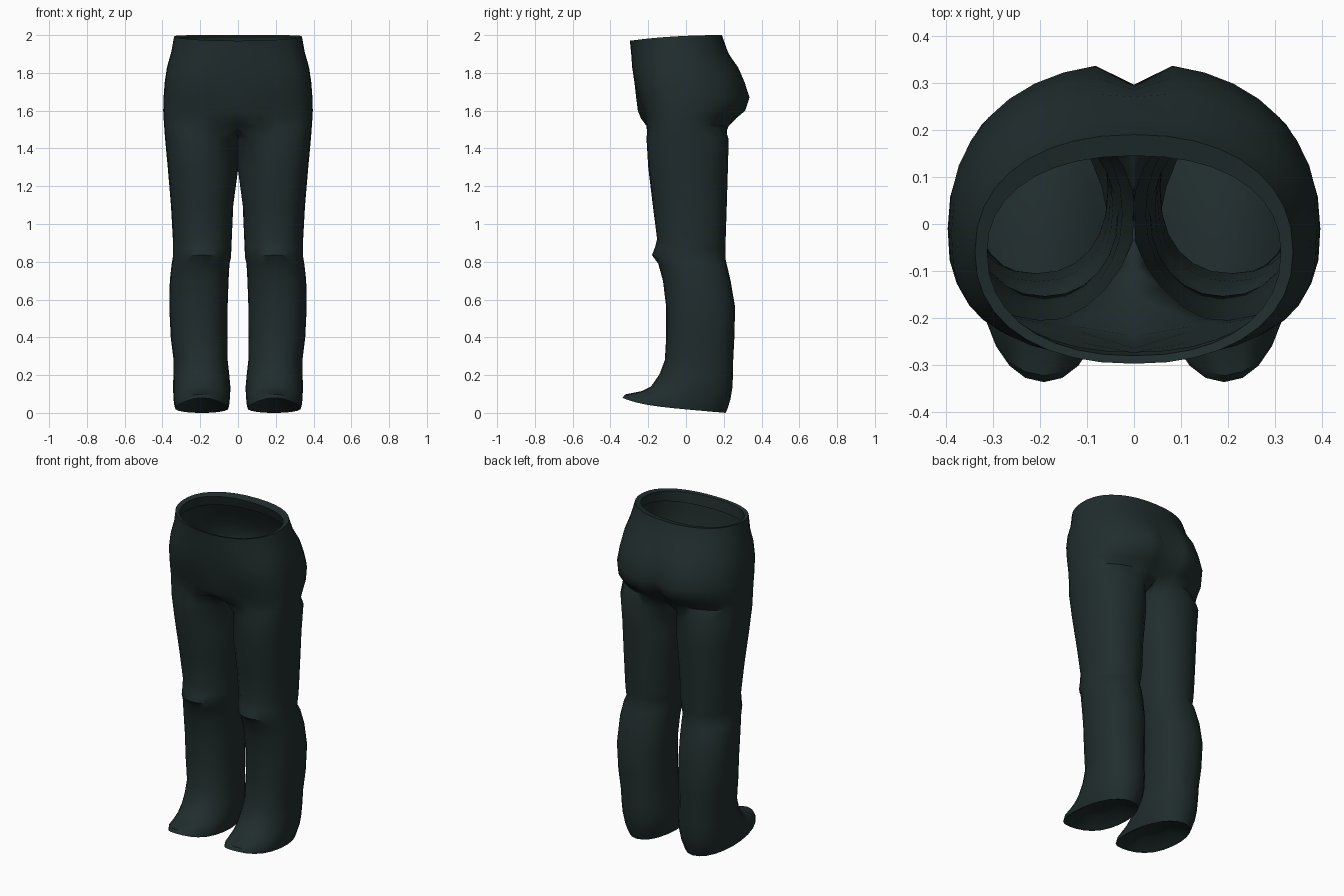
import bpy, bmesh, math
from mathutils import Vector

if "Cube" in bpy.data.objects:
    bpy.data.objects.remove(bpy.data.objects["Cube"])

OUT, INN = 18, 6          # segments on the outer arc and inner-thigh arc


def spow(v, e):
    return math.copysign(abs(v) ** e, v)


def unit(y, yf, yb):
    return min(1, max(0, (yb - y) / (yb - yf)))


# Hip rows: z front, z back, x out, y front, y back, y middle,
#           front roundness, front centre bulge, back centre cleft
HIPS = [
    (1.90, 1.93, .322, -.272, .165, -.06, .90, .00, .00),    # inside of band
    (1.965, 1.99, .312, -.280, .145, -.06, .90, .00, .00),   # inner lip
    (1.97, 2.00, .338, -.297, .190, -.06, .90, .00, .00),    # waist edge
    (1.90, 1.91, .354, -.290, .222, -.04, .85, .00, .00),
    (1.83, 1.83, .376, -.285, .280, -.03, .78, .00, .01),
    (1.75, 1.75, .388, -.273, .315, -.02, .72, .00, .03),
    (1.67, 1.67, .394, -.254, .341, -.01, .70, .010, .045),
    (1.60, 1.60, .396, -.230, .318, -.01, .68, .025, .05),
    (1.56, 1.56, .394, -.219, .270, -.01, .66, .020, .04),
    (1.52, 1.52, .391, -.212, .230, -.01, .62, -.060, .02),
]

# Leg rows: x in, x out, y front, y back, z front, z back, roundness
LEG = [
    (-.003, .386, -.209, .226, 1.45, 1.45, .74),
    (-.002, .372, -.200, .222, 1.30, 1.30, .78),
    (.025, .355, -.176, .216, 1.10, 1.10, .85),
    (.033, .345, -.153, .210, .92, .92, .9),
    (.035, .345, -.163, .209, .88, .87, .95),
    (.037, .345, -.180, .208, .835, .82, 1.02),
    (.045, .351, -.147, .215, .79, .79, .92),
    (.050, .361, -.122, .236, .70, .70, .88),
    (.055, .364, -.105, .260, .56, .56, .88),
    (.056, .356, -.105, .256, .40, .40, .88),
    (.055, .341, -.112, .250, .28, .28, .88),
    (.046, .342, -.140, .249, .205, .20, .9),
    (.040, .344, -.185, .245, .14, .13, .92),
    (.042, .342, -.235, .236, .115, .075, .92),
    (.046, .339, -.322, .221, .098, .025, .95),
    (.050, .333, -.336, .210, .080, .00, .95),
]


def hip_row(bm, row):
    zf, zb, xo, yf, yb, yc, ef, bulge, cleft = row
    verts = []
    for i in range(OUT + 1):
        a = math.pi * (i / OUT - .5)
        e = ef if a < 0 else .9
        s = spow(math.sin(a), e)
        x = xo * max(0, math.cos(a)) ** e
        y = yc + s * ((yc - yf) if s < 0 else (yb - yc))
        if i == 0:
            x, y = 0, y - bulge
        elif i == OUT:
            x, y = 0, y - cleft
        z = zb + (zf - zb) * unit(y, yf, yb) ** 2.2
        verts.append(bm.verts.new((x, y, z)))
    return verts


def leg_row(bm, row):
    xi, xo, yf, yb, zf, zb, e0 = row
    cx, rx, cy, ry = (xi + xo) / 2, (xo - xi) / 2, (yf + yb) / 2, (yb - yf) / 2
    thigh = min(1, max(0, (zf - .85) / .5))
    verts = []
    for i in range(OUT + INN):
        a = math.radians(-135 + 15 * i)
        c, s = math.cos(a), math.sin(a)
        e = e0
        if s > 0:                       # rounder back of the thigh
            e = e0 + (.95 - e0) * thigh
        elif c < 0:                     # inner thigh slopes away in front
            e = e0 + (1.15 - e0) * thigh
        x = cx + rx * spow(c, e)
        y = cy + ry * spow(s, e)
        u = unit(y, yf, yb)
        verts.append(bm.verts.new((x, y, zb + (zf - zb) * (.6 * u + .4 * u ** 6))))
    return verts


def bridge(bm, a, b, closed):
    n = len(a)
    for i in range(n if closed else n - 1):
        j = (i + 1) % n
        bm.faces.new((a[i], b[i], b[j], a[j]))


bm = bmesh.new()

# Waistband and hips, open along the centre line
hips = [hip_row(bm, r) for r in HIPS]
for a, b in zip(hips, hips[1:]):
    bridge(bm, a, b, False)

# Crotch seam closes the last hip row into a leg opening
last = hips[-1]
y0, y1 = last[-1].co.y, last[0].co.y
seam = []
for i in range(1, INN):
    t = i / INN
    seam.append(bm.verts.new((0, y0 + (y1 - y0) * t,
                              1.52 - .05 * math.sin(math.pi * t))))

# Leg down to the flared hem
rings = [last + seam] + [leg_row(bm, r) for r in LEG]
for a, b in zip(rings, rings[1:]):
    bridge(bm, a, b, True)

# Hollow sole, domed up inside the hem
hem = rings[-1]
mid = sum((v.co for v in hem), Vector()) / len(hem)
prev = hem
for scale, lift in ((.86, .012), (.5, .05)):
    ring = [bm.verts.new(mid + (v.co - mid) * scale + Vector((0, 0, lift)))
            for v in hem]
    bridge(bm, prev, ring, True)
    prev = ring
bmesh.ops.poke(bm, faces=[bm.faces.new(prev)])

# Cloth faces outwards
bmesh.ops.recalc_face_normals(bm, faces=bm.faces)
side = max(bm.faces, key=lambda f: f.calc_center_median().x)
if side.normal.x < 0:
    bmesh.ops.reverse_faces(bm, faces=bm.faces)

mesh = bpy.data.meshes.new("trousers")
bm.to_mesh(mesh)
bm.free()
trousers = bpy.data.objects.new("trousers", mesh)
bpy.context.collection.objects.link(trousers)

cloth = bpy.data.materials.new("dark green grey cloth")
cloth.diffuse_color = (.015, .026, .026, 1)
cloth.use_nodes = True
cloth.node_tree.nodes["Principled BSDF"].inputs["Base Color"].default_value = cloth.diffuse_color
mesh.materials.append(cloth)

bpy.context.view_layer.objects.active = trousers
trousers.select_set(True)
bpy.ops.object.shade_smooth_by_angle(angle=math.radians(40))

# Second leg
mirror = trousers.modifiers.new("mirror", 'MIRROR')
mirror.merge_threshold = .001
